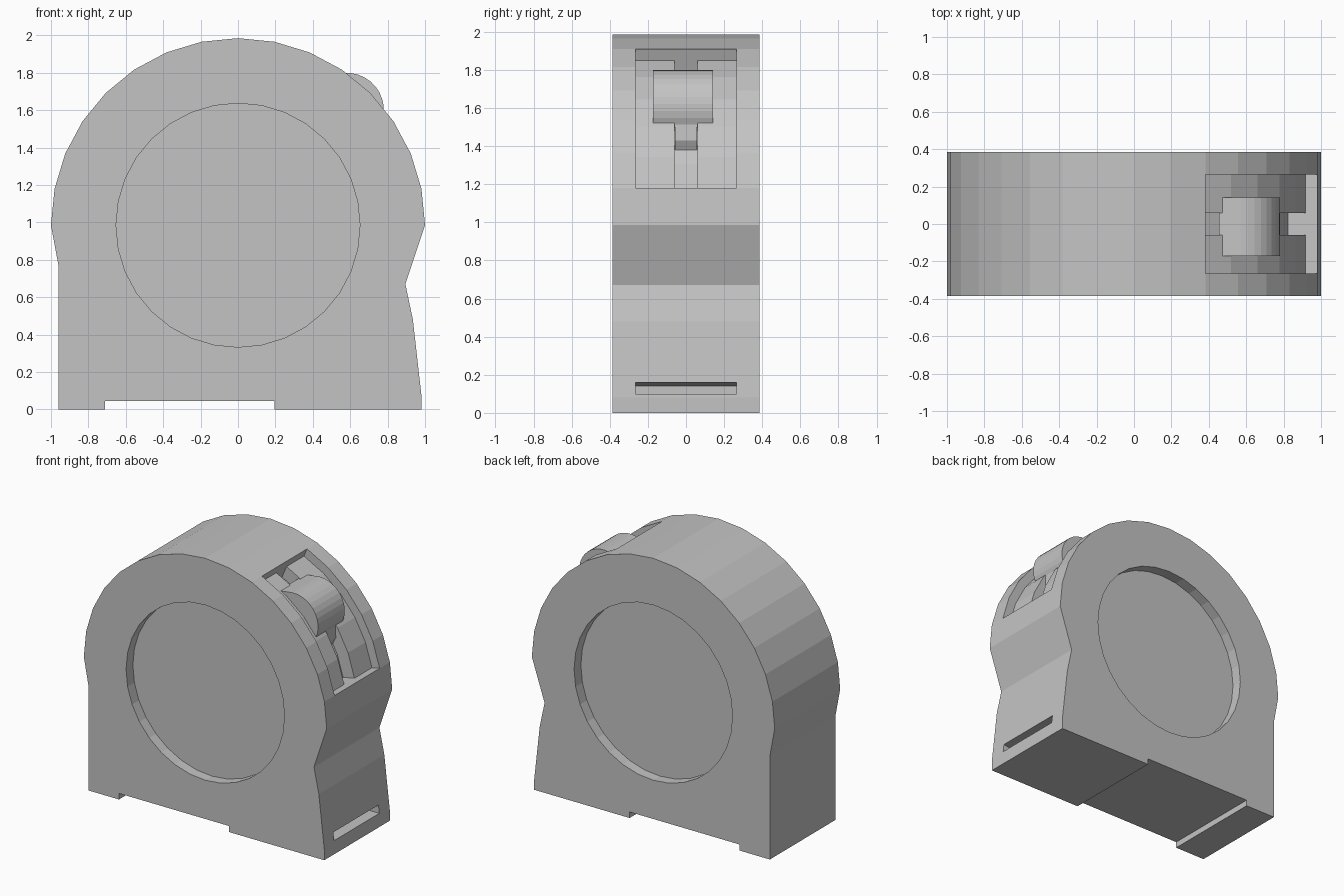
import bpy
import bmesh
from math import sin, cos, radians

cube = bpy.data.objects.get("Cube")
if cube:
    bpy.data.objects.remove(cube, do_unlink=True)

CENTRE_Z = 0.985
HALF_DEPTH = 0.385
STEP = 11.25  # facet angle of the round case

grey = bpy.data.materials.new("plain grey")
grey.use_nodes = True
grey.diffuse_color = (0.55, 0.55, 0.55, 1)
grey.node_tree.nodes["Principled BSDF"].inputs["Base Color"].default_value = grey.diffuse_color


def arc(radius, start, end, steps, x=0, z=CENTRE_Z):
    """Points of an arc in the xz plane, angles in degrees."""
    angles = [radians(start + (end - start) * i / steps) for i in range(steps + 1)]
    return [(x + radius * cos(a), z + radius * sin(a)) for a in angles]


def extrude(name, profile, y0, y1):
    """Extrude an xz profile between two y positions."""
    bm = bmesh.new()
    face = bm.faces.new([bm.verts.new((x, y0, z)) for x, z in profile])
    moved = bmesh.ops.extrude_face_region(bm, geom=[face])["geom"]
    verts = [v for v in moved if isinstance(v, bmesh.types.BMVert)]
    bmesh.ops.translate(bm, verts=verts, vec=(0, y1 - y0, 0))
    bmesh.ops.recalc_face_normals(bm, faces=bm.faces)
    mesh = bpy.data.meshes.new(name)
    bm.to_mesh(mesh)
    bm.free()
    mesh.materials.append(grey)
    obj = bpy.data.objects.new(name, mesh)
    bpy.context.collection.objects.link(obj)
    return obj


def cut(target, name, profile, y0, y1):
    """Subtract an extruded profile from the target."""
    cutter = extrude(name, profile, y0, y1)
    cutter.hide_render = True
    mod = target.modifiers.new(name, "BOOLEAN")
    mod.operation = "DIFFERENCE"
    mod.solver = "EXACT"
    mod.object = cutter
    bpy.context.view_layer.objects.active = target
    bpy.ops.object.modifier_apply(modifier=name)
    bpy.data.objects.remove(cutter, do_unlink=True)


# Case: round top, pinched grip on one side, notched base
outline = arc(1, 0, 180, 16) + [
    (-0.96, 0.77), (-0.96, 0), (-0.71, 0), (-0.71, 0.045),
    (0.195, 0.045), (0.195, 0), (0.98, 0), (0.98, 0.08),
    (0.935, 0.48), (0.895, 0.67)]
case = extrude("case", outline, -HALF_DEPTH, HALF_DEPTH)

# Round recess on both sides
disc = arc(0.652, 0, 360, 32)[:-1]
for side in (-1, 1):
    cut(case, "side_recess", disc, side * (HALF_DEPTH - 0.08), side * (HALF_DEPTH + 0.1))

# Button pocket and the deeper guide groove along its middle
for name, radius, half in (("pocket", 0.935, 0.265), ("groove", 0.84, 0.06)):
    sector = arc(radius, STEP, 6 * STEP, 5) + arc(1.1, 6 * STEP, STEP, 5)
    cut(case, name, sector, -half, half)

# Tape opening with a sloping ceiling
cut(case, "tape_opening", [(0.84, 0.1), (1.1, 0.1), (1.1, 0.18), (0.84, 0.14)], -0.265, 0.265)

# Lock button and the stem that rides in the groove
button = [(0.455, 1.785)] + arc(0.2, 93, -37, 12, 0.58, 1.6) + [(0.64, 1.5), (0.47, 1.68)]
extrude("lock_button", button, -0.172, 0.142)
stem = [(0.76, 1.52), (0.765, 1.43), (0.74, 1.38), (0.66, 1.38), (0.48, 1.6), (0.48, 1.77)]
extrude("button_stem", stem, -0.058, 0.058)
